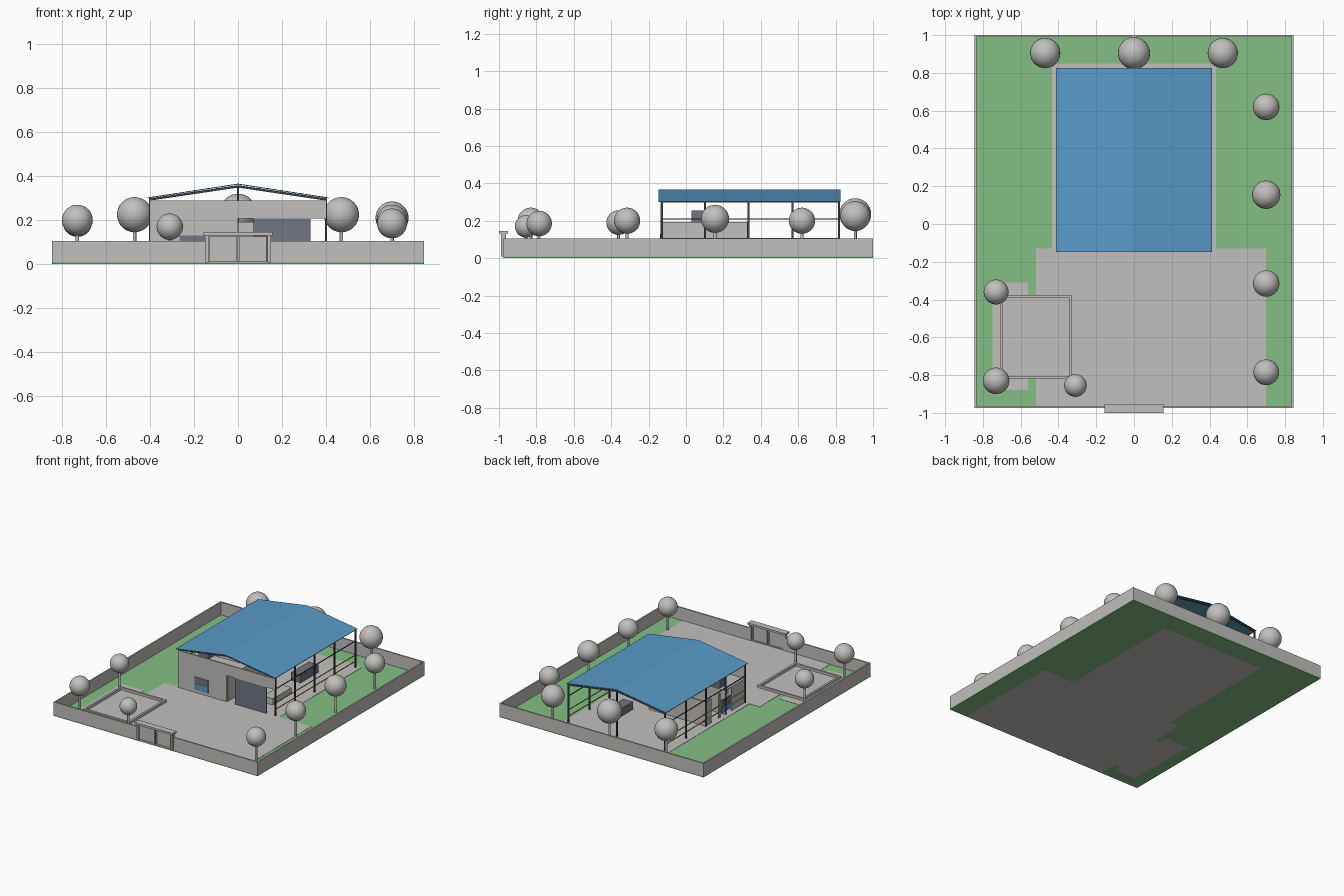
import bpy, bmesh, math
from mathutils import Vector

cube = bpy.data.objects.get("Cube")
if cube:
    bpy.data.objects.remove(cube, do_unlink=True)


def material(name, r, g, b):
    m = bpy.data.materials.new(name)
    m.use_nodes = True
    m.diffuse_color = (r, g, b, 1)
    m.node_tree.nodes["Principled BSDF"].inputs["Base Color"].default_value = (r, g, b, 1)
    return m


GREY = material("pale concrete", .54, .525, .51)
GREEN = material("lawn green", .23, .52, .23)
BLUE = material("sheet blue", .10, .33, .58)
SLATE = material("slate panel", .16, .18, .22)
STEEL = material("dark steel", .05, .06, .08)
YELLOW = material("rail yellow", .55, .40, .03)


def finish(name, bm, mat):
    bmesh.ops.recalc_face_normals(bm, faces=bm.faces)
    me = bpy.data.meshes.new(name)
    bm.to_mesh(me)
    bm.free()
    me.materials.append(mat)
    ob = bpy.data.objects.new(name, me)
    bpy.context.scene.collection.objects.link(ob)
    return ob


def box(name, xs, ys, zs, mat):
    bm = bmesh.new()
    bmesh.ops.create_cube(bm, size=1)
    for v in bm.verts:
        v.co = Vector([(a + b) / 2 + c * (b - a) for c, (a, b) in zip(v.co, (xs, ys, zs))])
    return finish(name, bm, mat)


def prism(name, profile, y0, y1, mat):
    """Extrude an x-z outline along y."""
    bm = bmesh.new()
    face = bm.faces.new([bm.verts.new((x, y0, z)) for x, z in profile])
    ext = bmesh.ops.extrude_face_region(bm, geom=[face])["geom"]
    bmesh.ops.translate(bm, vec=(0, y1 - y0, 0),
                        verts=[v for v in ext if isinstance(v, bmesh.types.BMVert)])
    return finish(name, bm, mat)


def gable(name, half, eave, ridge, thick, y0, y1, mat):
    top = [(-half, eave), (0, ridge), (half, eave)]
    return prism(name, top + [(x, z - thick) for x, z in reversed(top)], y0, y1, mat)


# Ground: lawn with paved areas
G = .012
box("lawn", (-.845, .845), (-.975, 1), (.0006, .01), GREEN)
box("front_yard", (-.52, .70), (-.97, -.13), (0, G), GREY)
box("building_pad", (-.435, .435), (-.13, .85), (0, G), GREY)
box("side_paving", (-.75, -.56), (-.88, -.31), (0, G), GREY)
box("pen_floor", (-.71, -.33), (-.82, -.375), (0, G), GREY)

# Boundary walls
W = .011
for name, s in (("left", 1), ("right", -1)):
    box("boundary_wall_" + name, sorted((s * (.845 - W), s * .845)), (-.975, 1), (.008, .105), GREY)
    box("boundary_wall_front_" + name, sorted((s * .14, s * .845)), (-.975, -.975 + W), (.008, .105), GREY)
box("boundary_wall_back", (-.845, .845), (1 - W, 1), (.008, .105), GREY)

# Gate with lintel, posts and framed leaves
box("gate_lintel", (-.157, .157), (-1, -.953), (.131, .146), GREY)
for s in (1, -1):
    box("gate_post", sorted((s * .135, s * .15)), (-.988, -.962), (.008, .132), GREY)
    box("gate_leaf", sorted((s * .004, s * .13)), (-.977, -.971), (.014, .118), GREY)
    for x0, x1 in ((.004, .012), (.122, .13)):
        box("gate_leaf_stile", sorted((s * x0, s * x1)), (-.982, -.966), (.012, .125), GREY)
    for z in (.012, .117):
        box("gate_leaf_rail", sorted((s * .004, s * .13)), (-.982, -.966), (z, z + .008), GREY)

# Low pen kerb
for x in (-.71, -.345):
    box("pen_kerb_side", (x, x + .015), (-.82, -.375), (G, .03), GREY)
for y in (-.82, -.39):
    box("pen_kerb_end", (-.71, -.33), (y, y + .015), (G, .03), GREY)

# Front facade with doorway, large shutter and open bay
F0, F1 = -.136, -.126
box("facade_wall", (-.4, 0), (F0, F1), (G, .29), GREY)
box("facade_header", (0, .4), (F0, F1), (.208, .29), GREY)
box("shutter_door", (.07, .33), (F0, F1), (G, .208), SLATE)
box("front_window_frame", (-.265, -.15), (F0 - .003, F1 + .003), (.035, .13), SLATE)
box("front_window_pane", (-.255, -.16), (F0 - .005, F0 - .002), (.042, .083), BLUE)

# Rooms
H = .192
box("room_inner_wall", (-.005, .005), (F1, .335), (G, H), GREY)
box("room_back_wall", (-.4, .07), (.327, .337), (G, H), GREY)
box("room_divider", (-.4, 0), (.10, .11), (G, H), GREY)
for y0, y1 in ((F1, .03), (.16, .18), (.27, .335)):
    box("room_side_wall", (-.4, -.392), (y0, y1), (G, H), GREY)
box("side_window_frame", (-.4, -.392), (.03, .16), (.035, .13), SLATE)
box("side_window_pane", (-.404, -.399), (.04, .15), (.042, .083), BLUE)
box("room_ceiling", (-.4, 0), (F1, .11), (H - .006, H), GREY)
box("water_tank", (-.35, -.27), (.03, .10), (H, .255), SLATE)

# Furniture under the roof
box("work_bench", (.16, .24), (.40, .61), (G, .07), SLATE)
box("table", (.21, .29), (0, .22), (G, .06), GREY)

# Steel frames
FRAMES = (-.128, .102, .335, .57, .818)
C = .005
for y in FRAMES:
    for x in (-.4, .4):
        box("column", (x - C, x + C), (y - C, y + C), (G, .30), STEEL)
    gable("rafter", .405, .299, .359, .011, y - C, y + C, STEEL)
box("back_middle_column", (-C, C), (FRAMES[-1] - C, FRAMES[-1] + C), (G, .355), STEEL)

# Side rails
R = .0025
for x in (-.4, .4):
    for z, mat in ((.058, YELLOW), (.105, YELLOW), (.21, STEEL)):
        box("side_rail", (x - R, x + R), (FRAMES[0], FRAMES[-1]), (z - R, z + R), mat)

# Purlins and roof sheets
for i in range(-4, 5):
    x = i * .098
    z = .3605 - abs(x) * .153
    box("purlin", (x - R, x + R), (-.14, .82), (z - .004, z + .001), YELLOW)
gable("roof_sheet", .412, .303, .366, .004, -.147, .825, BLUE)

# Round trees: x, y, centre height, radius
TREES = ((-.47, .905, .225, .08), (0, .905, .235, .085), (.47, .905, .225, .08),
         (.70, .62, .2, .07), (.70, .155, .21, .075), (.70, -.315, .2, .07),
         (.70, -.785, .185, .068), (-.73, -.36, .19, .066), (-.73, -.83, .2, .07),
         (-.31, -.855, .17, .06))
for x, y, z, r in TREES:
    for part in ("crown", "trunk"):
        bm = bmesh.new()
        if part == "crown":
            bmesh.ops.create_uvsphere(bm, u_segments=32, v_segments=16, radius=r)
            bmesh.ops.translate(bm, verts=bm.verts, vec=(x, y, z))
        else:
            bmesh.ops.create_cone(bm, cap_ends=True, segments=12, radius1=.008, radius2=.008, depth=z - .01)
            bmesh.ops.translate(bm, verts=bm.verts, vec=(x, y, z / 2 + .005))
        for f in bm.faces:
            f.smooth = len(f.verts) < 5
        finish("tree_" + part, bm, GREY)
